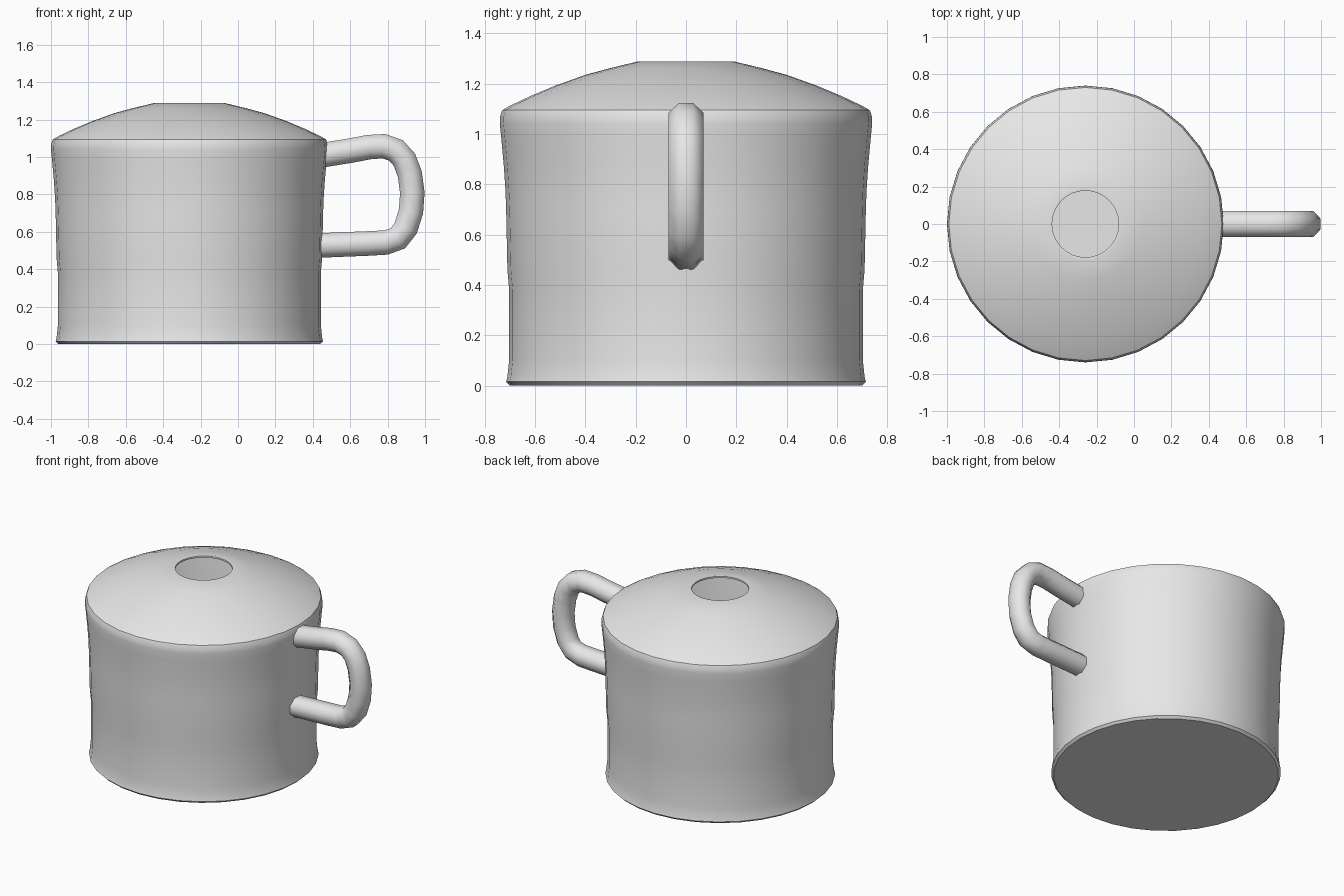
import bpy, bmesh, math
from mathutils import Vector

if "Cube" in bpy.data.objects:
    bpy.data.objects.remove(bpy.data.objects["Cube"])

metal = bpy.data.materials.new("light_grey")
metal.diffuse_color = (0.8, 0.8, 0.8, 1)
metal.use_nodes = True
metal.node_tree.nodes["Principled BSDF"].inputs["Base Color"].default_value = metal.diffuse_color
CX = -0.26  # body axis


def finish(name, bm, angle):
    bmesh.ops.recalc_face_normals(bm, faces=bm.faces)
    mesh = bpy.data.meshes.new(name)
    bm.to_mesh(mesh)
    bm.free()
    mesh.materials.append(metal)
    obj = bpy.data.objects.new(name, mesh)
    bpy.context.collection.objects.link(obj)
    bpy.ops.object.select_all(action='DESELECT')
    obj.select_set(True)
    bpy.context.view_layer.objects.active = obj
    bpy.ops.object.shade_smooth_by_angle(angle=math.radians(angle))
    return obj


def skin(bm, rings):
    """Bridge consecutive rings and cap both ends."""
    n = len(rings[0])
    for a, b in zip(rings, rings[1:]):
        for i in range(n):
            j = (i + 1) % n
            bm.faces.new((a[i], a[j], b[j], b[i]))
    bm.faces.new(rings[0])
    bm.faces.new(rings[-1])


# Body: thin-walled vessel, outside from base to mouth, then back down inside
outer = [(0.70, 0), (0.715, 0.015), (0.71, 0.035), (0.703, 0.10), (0.703, 0.38),
         (0.71, 0.46), (0.715, 0.70), (0.718, 0.78), (0.724, 0.87), (0.734, 0.98),
         (0.74, 1.04), (0.739, 1.07), (0.73, 1.095), (0.70, 1.112), (0.62, 1.15),
         (0.52, 1.192), (0.40, 1.235), (0.30, 1.262), (0.192, 1.288)]
inner = [(0.178, 1.286), (0.178, 1.275), (0.39, 1.22), (0.69, 1.10), (0.725, 1.06),
         (0.70, 0.75), (0.69, 0.40), (0.69, 0.02)]
SIDES = 32
bm = bmesh.new()
rings = [[bm.verts.new((CX + r * math.cos(2 * math.pi * i / SIDES),
                        r * math.sin(2 * math.pi * i / SIDES), z))
          for i in range(SIDES)] for r, z in outer + inner]
skin(bm, rings)
finish("body", bm, 40)

# Handle: octagonal tube swept along a path in the xz plane
path = [(0.44, 1.008), (0.50, 1.018), (0.60, 1.034), (0.70, 1.053), (0.78, 1.058),
        (0.845, 1.035), (0.89, 0.985), (0.918, 0.91), (0.932, 0.81), (0.925, 0.71),
        (0.897, 0.62), (0.855, 0.565), (0.79, 0.543), (0.70, 0.538), (0.60, 0.534),
        (0.43, 0.527)]
pts = [Vector((x, 0, z)) for x, z in path]
bm = bmesh.new()
rings = []
for k, p in enumerate(pts):
    t = (pts[min(k + 1, len(pts) - 1)] - pts[max(k - 1, 0)]).normalized()
    side = Vector((-t.z, 0, t.x))
    ring = []
    for i in range(8):
        a = math.pi * (i + 0.5) / 4
        ring.append(bm.verts.new(p + side * 0.071 * math.cos(a)
                                 + Vector((0, 0.075 * math.sin(a), 0))))
    rings.append(ring)
skin(bm, rings)
finish("handle", bm, 60)
